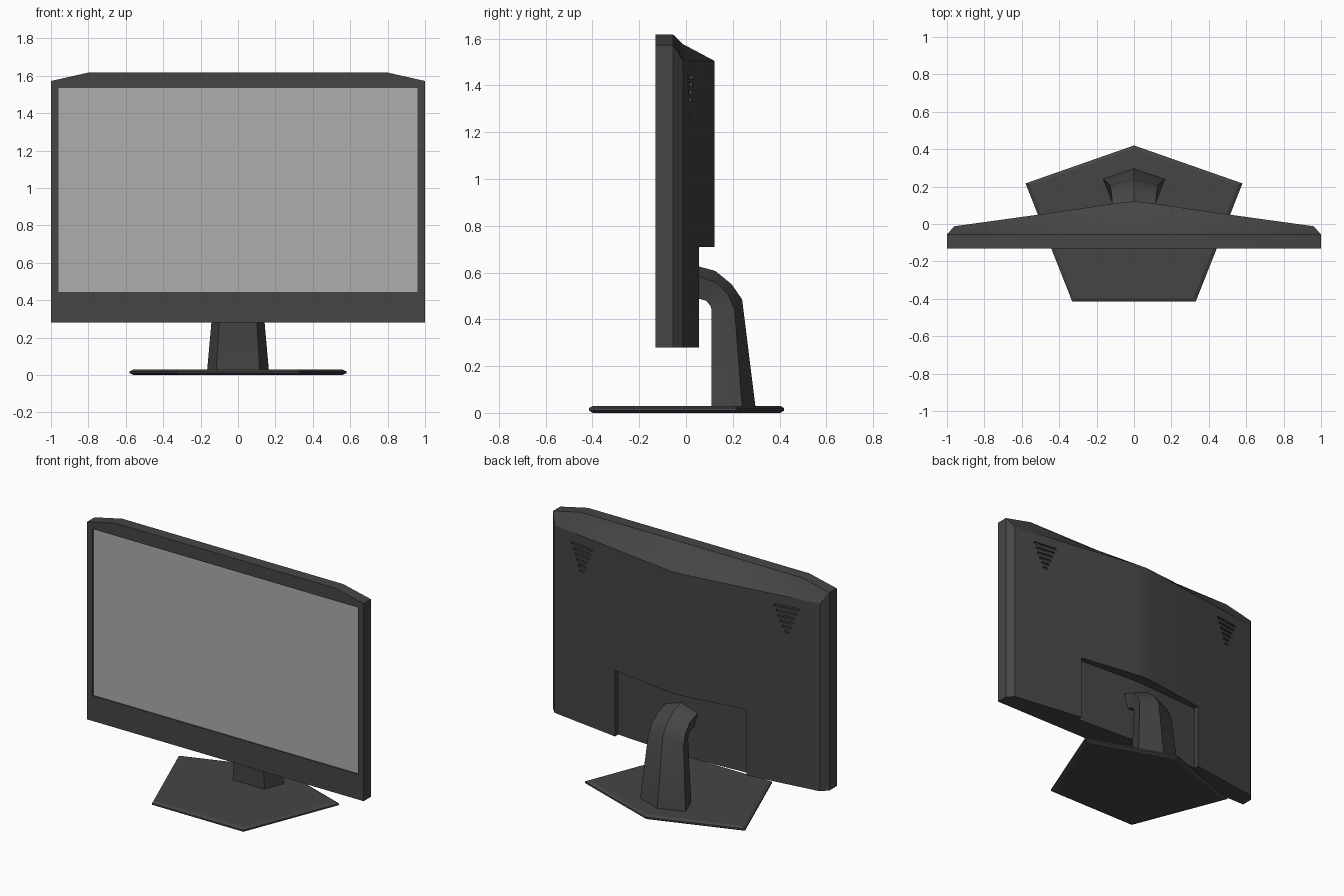
import bpy, bmesh, math
from mathutils import Matrix

if "Cube" in bpy.data.objects:
    bpy.data.objects.remove(bpy.data.objects["Cube"])


def material(name, v):
    m = bpy.data.materials.new(name)
    m.diffuse_color = (v, v, v, 1)
    m.use_nodes = True
    m.node_tree.nodes["Principled BSDF"].inputs["Base Color"].default_value = m.diffuse_color
    return m


DARK = material("dark_plastic", 0.06)
GLASS = material("screen_grey", 0.42)


def finish(name, bm, mat):
    bmesh.ops.remove_doubles(bm, verts=bm.verts, dist=1e-4)
    bmesh.ops.recalc_face_normals(bm, faces=bm.faces)
    me = bpy.data.meshes.new(name)
    bm.to_mesh(me)
    bm.free()
    me.materials.append(mat)
    ob = bpy.data.objects.new(name, me)
    bpy.context.collection.objects.link(ob)
    return ob


def symmetric(name, faces, mat=DARK):
    """Build the right-half faces and their mirror image as one mesh."""
    bm = bmesh.new()
    for s in (1, -1):
        for f in faces:
            bm.faces.new([bm.verts.new((s * x, y, z)) for x, y, z in f])
    return finish(name, bm, mat)


def loft(rings):
    """Faces joining half-rings that start and end on x = 0, with end caps."""
    faces = [rings[0], rings[-1]]
    for a, b in zip(rings, rings[1:]):
        faces += [(a[i], a[i + 1], b[i + 1], b[i]) for i in range(len(a) - 1)]
    return faces


def smooth(ob):
    bpy.ops.object.select_all(action='DESELECT')
    bpy.context.view_layer.objects.active = ob
    ob.select_set(True)
    bpy.ops.object.shade_smooth_by_angle(angle=math.radians(30))


# Housing levels and plan outlines
LOW, NOTCH, BACK_TOP = 0.28, 0.71, 1.505
FRONT, RIM, INSET = -0.13, -0.055, -0.117
back = [(0.96, -0.012), (0.475, 0.055), (0.08, 0.113), (0, 0.121)]
floor = [(0.475, 0.022), (0.08, 0.046), (0, 0.05)]


def at(p, z):
    return (p[0], p[1], z)


faces = []
# Bezel frame around the screen opening
outer = [(0, LOW), (1, LOW), (1, 1.572), (0.8, 1.617), (0, 1.617)]
hole = [(0, 0.445), (0.96, 0.445), (0.96, 1.535), (0, 1.535)]
O = [(x, FRONT, z) for x, z in outer]
R = [(x, RIM, z) for x, z in outer]
H = [(x, FRONT, z) for x, z in hole]
S = [(x, INSET, z) for x, z in hole]
faces += [(O[0], O[1], H[1], H[0]), (O[1], O[2], H[2], H[1]),
          (O[2], O[3], O[4], H[3], H[2]), S]
faces += [(H[i], H[i + 1], S[i + 1], S[i]) for i in range(3)]
# Outer rim and chamfered side
faces += [(O[i], O[i + 1], R[i + 1], R[i]) for i in range(1, 4)]
faces.append((R[1], R[2], at(back[0], BACK_TOP), at(back[0], LOW)))
# Sloping top, creased towards the corners
T = [at(p, BACK_TOP) for p in back]
crease = [(0.47, -0.014, 1.577), (0, -0.014, 1.577)]
faces += [(R[2], R[3], T[0]), (R[3], crease[0], T[0]),
          (R[3], R[4], crease[1], crease[0]),
          (crease[0], T[1], T[0]), (crease[0], T[2], T[1]),
          (crease[0], crease[1], T[3], T[2])]
# Back panel with the notch for the stand
faces.append((at(back[0], LOW), T[0], T[1], at(back[1], NOTCH), at(back[1], LOW)))
for i in (1, 2):
    b0, b1, f0, f1 = back[i], back[i + 1], floor[i - 1], floor[i]
    faces += [(at(b0, NOTCH), at(b1, NOTCH), T[i + 1], T[i]),
              (at(b0, NOTCH), at(b1, NOTCH), at(f1, NOTCH), at(f0, NOTCH)),
              (at(f0, LOW), at(f1, LOW), at(f1, NOTCH), at(f0, NOTCH))]
faces.append((at(back[1], LOW), at(back[1], NOTCH), at(floor[0], NOTCH), at(floor[0], LOW)))
# Underside
faces.append([O[0], O[1], R[1]] + [at(p, LOW) for p in back[:2] + floor])
housing = symmetric("housing", faces)

# Vent slots, narrowing downwards, cut into both upper back corners
bm = bmesh.new()
for s in (1, -1):
    for i in range(6):
        m = (Matrix.Translation((s * 0.74, 0.019, 1.435 - 0.032 * i))
             @ Matrix.Rotation(-s * math.radians(7.9), 4, 'Z')
             @ Matrix.Diagonal((0.165 - 0.027 * i, 0.026, 0.015, 1)))
        bmesh.ops.create_cube(bm, size=1, matrix=m)
cutter = finish("vent_cutter", bm, DARK)
cutter.hide_render = True
cutter.hide_viewport = True
cut = housing.modifiers.new("vents", 'BOOLEAN')
cut.operation = 'DIFFERENCE'
cut.solver = 'EXACT'
cut.object = cutter
smooth(housing)

# Screen panel
symmetric("screen", [[(x, -0.122, z) for x, z in hole]], GLASS)

# Neck: pentagonal section bending forward into the notch
# front (x, y, z), widest (x, y, z), rear ridge (y, z)
sections = [((0.115, 0.11, 0.025), (0.165, 0.24, 0.025), (0.297, 0.025)),
            ((0.092, 0.11, 0.44), (0.128, 0.208, 0.44), (0.24, 0.485)),
            ((0.09, 0.103, 0.46), (0.122, 0.18, 0.505), (0.195, 0.55)),
            ((0.09, 0.085, 0.48), (0.118, 0.13, 0.557), (0.125, 0.607)),
            ((0.09, 0.04, 0.492), (0.115, 0.04, 0.588), (0.04, 0.63))]
rings = [[(0, f[1], f[2]), f, w, (0, *a)] for f, w, a in sections]
smooth(symmetric("stand_neck", loft(rings)))

# Foot plate: five sides with a pointed rim
plan = [(0, -0.415), (0.33, -0.415), (0.58, 0.217), (0, 0.42)]
symmetric("stand_base", loft([[(x * k, y * k, z) for x, y in plan]
                              for k, z in ((0.96, 0), (1, 0.01), (1, 0.02), (0.96, 0.03))]))
